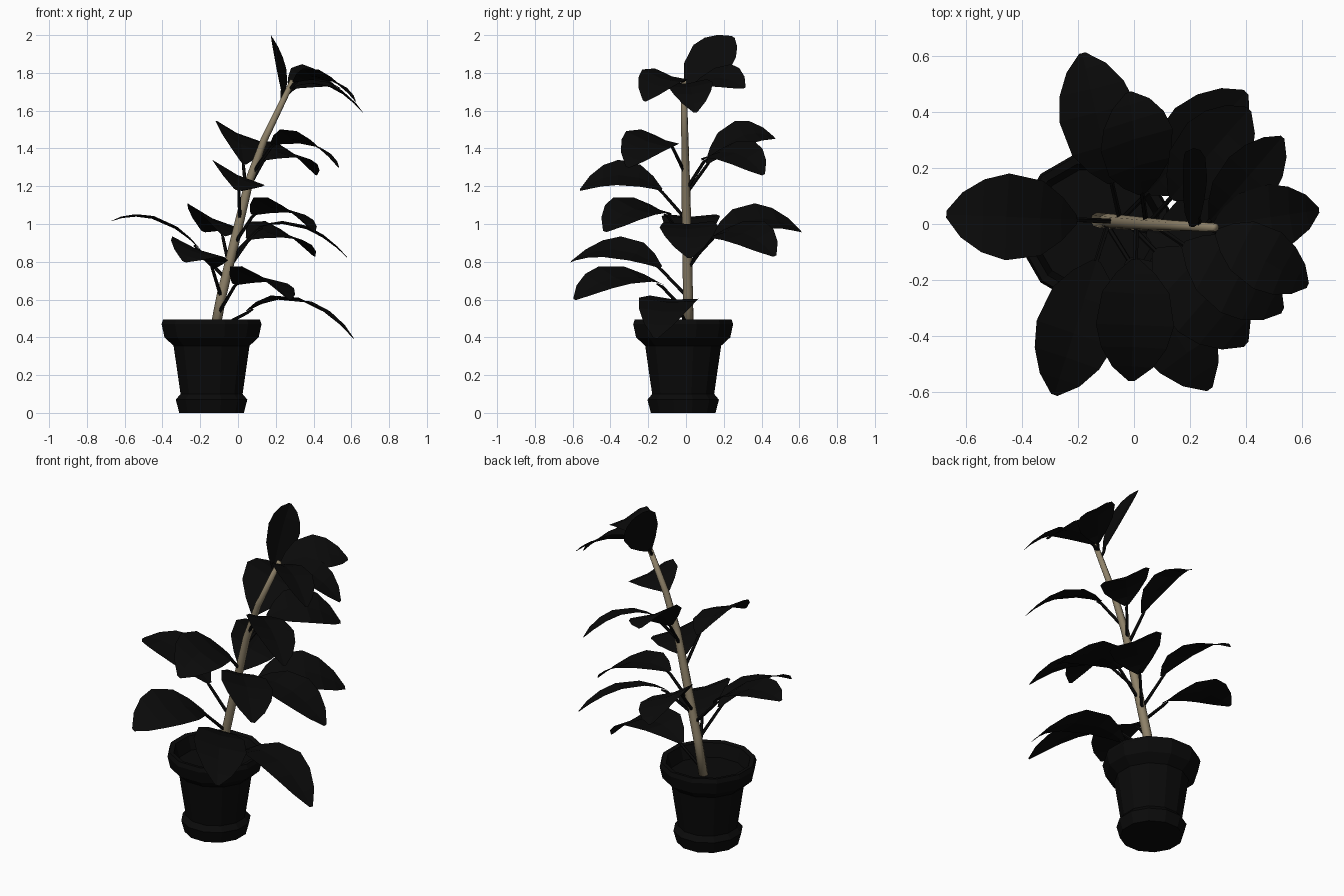
import bpy, bmesh, math
from mathutils import Vector as V

if "Cube" in bpy.data.objects:
    bpy.data.objects.remove(bpy.data.objects["Cube"])


def material(name, rgb):
    m = bpy.data.materials.new(name)
    m.diffuse_color = (*rgb, 1)
    m.use_nodes = True
    m.node_tree.nodes["Principled BSDF"].inputs["Base Color"].default_value = m.diffuse_color
    return m


POT = material("dark_pot", (0.003, 0.003, 0.003))
LEAF = material("dark_leaf", (0.003, 0.003, 0.003))
BARK = material("bark", (0.27, 0.22, 0.14))


def finish(bm, name, mat, smooth=False):
    me = bpy.data.meshes.new(name)
    bm.to_mesh(me)
    bm.free()
    me.materials.append(mat)
    for p in me.polygons:
        p.use_smooth = smooth
    ob = bpy.data.objects.new(name, me)
    bpy.context.collection.objects.link(ob)


def ring(bm, centre, u, w, r, sides):
    step = 2 * math.pi / sides
    return [bm.verts.new(centre + r * (u * math.cos(step * (k + .5)) + w * math.sin(step * (k + .5))))
            for k in range(sides)]


def skin(bm, rows, closed=True):
    """Bridge consecutive rows of vertices with quads; cap closed tubes."""
    for a, b in zip(rows, rows[1:]):
        n = len(a)
        for i in range(n if closed else n - 1):
            j = (i + 1) % n
            bm.faces.new((a[i], a[j], b[j], b[i]))
    if closed:
        bm.faces.new(rows[0][::-1])
        bm.faces.new(rows[-1])


def tube(bm, pts, r0, r1, sides):
    last = len(pts) - 1
    rows = []
    for i, p in enumerate(pts):
        t = (pts[min(i + 1, last)] - pts[max(i - 1, 0)]).normalized()
        u = V((.3, 1, .1)).cross(t).normalized()
        rows.append(ring(bm, p, u, t.cross(u), r0 + (r1 - r0) * (i / last) ** 2, sides))
    skin(bm, rows)


# Pot with foot, rim and soil, one lathed profile
profile = [(.177, 0), (.196, .07), (.17, .1), (.208, .355), (.258, .4),
           (.274, .47), (.265, .495), (.238, .49), (.215, .41)]
bm = bmesh.new()
skin(bm, [ring(bm, V((-.14, -.015, z)), V((1, 0, 0)), V((0, 1, 0)), r, 12) for r, z in profile])
finish(bm, "pot", POT)

# Leaning stem
stem = [V((x, .023 - .02 * z, z)) for x, z in
        ((-.13, .4), (-.085, .63), (0, .98), (.06, 1.23), (.14, 1.45), (.29, 1.76))]
bm = bmesh.new()
tube(bm, stem, .027, .015, 8)
finish(bm, "stem", BARK, True)


def stem_at(z):
    for a, b in zip(stem, stem[1:]):
        if z <= b.z:
            return a.lerp(b, (z - a.z) / (b.z - a.z)), (b - a).normalized()


# Blade outline: position along the blade, share of full width
OUTLINE = [(0, .1), (.12, .5), (.28, .86), (.54, 1), (.72, .84), (.88, .52), (1, .08)]


def leaf(name, z, tip, sag=.08, side=None):
    """Petiole rising from the stem to height z, then an arched blade to the tip."""
    e = V(tip)
    top = z > 1.65
    base, up = stem_at(max(.44, z - (.04 if top else .16)))
    up.x *= 1.5 if top else 2
    s = base.lerp(e, .08 if top else .23)
    s.z = z
    width = min(.31, .235 + .14 * (1.75 - z))
    lat = V(side).normalized() if side else (e - s).cross(up).normalized()

    def at(t):
        return s.lerp(e, t) + V((0, 0, 4 * sag * t * (1 - t)))

    bm = bmesh.new()
    tube(bm, [base, s - V((0, 0, .012)), at(.06) - V((0, 0, .01))], .01, .005, 5)
    rows = []
    for t, w in OUTLINE:
        lift = lat.cross(at(t + .01) - at(t - .01)).normalized() * .015 * w
        h = lat * width * w / 2
        rows.append([bm.verts.new(at(t) + h * k + lift * abs(k)) for k in (-1, 0, 1)])
    skin(bm, rows, closed=False)
    finish(bm, name, LEAF)


# Leaves from bottom to top: height where the blade starts, then the tip
leaf("low_leaf", .54, (.61, -.16, .395), .125)
leaves = [
    (.68, (.27, -.59, .6)), (.77, (-.285, -.61, .8)), (.87, (-.67, .035, 1.015)),
    (.92, (.4, .47, .83)), (.94, (-.185, .61, .96)), (.98, (.58, .02, .82)),
    (1.05, (.4, -.43, .96)), (1.18, (-.01, -.56, 1.18)), (1.32, (-.02, .47, 1.455)),
    (1.34, (.41, .41, 1.26)), (1.42, (.53, -.31, 1.3)), (1.72, (.53, .31, 1.72), .055),
    (1.75, (.62, -.22, 1.65), .075), (1.72, (.66, .05, 1.59), .075),
]
for i, spec in enumerate(leaves, 1):
    leaf(f"leaf_{i:02d}", *spec)
# Upright leaf at the crown
leaf("crown_leaf", 1.69, (.18, .25, 1.99), .03, (.3, .8, -.5))
